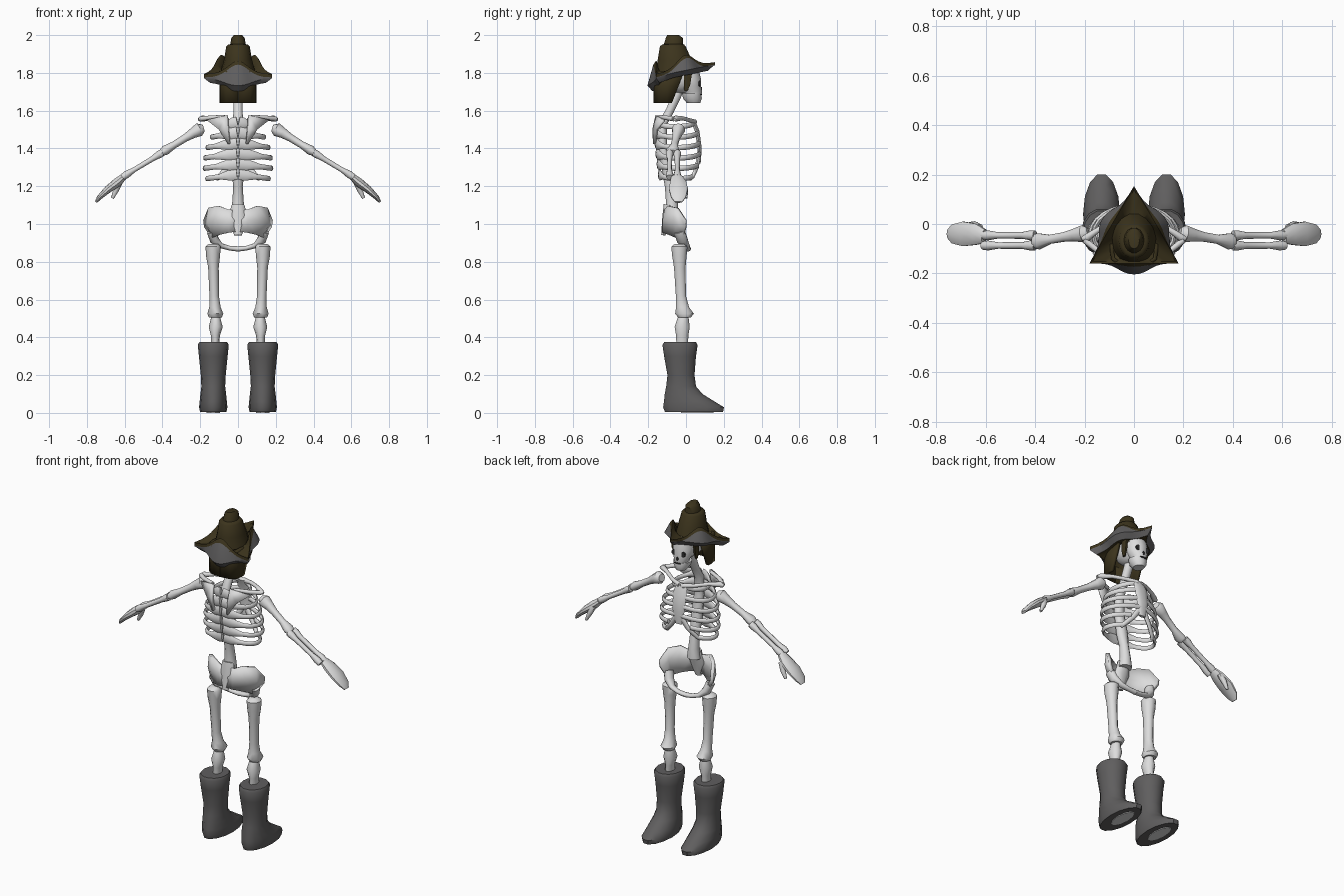
import bpy, bmesh, math
from mathutils import Vector

X, Y, Z = Vector((1, 0, 0)), Vector((0, 1, 0)), Vector((0, 0, 1))


def material(name, rgb):
    m = bpy.data.materials.new(name)
    m.diffuse_color = (*rgb, 1)
    return m


BONE = material("bone", (0.72, 0.72, 0.72))
GREY = material("grey leather", (0.115, 0.112, 0.113))
BROWN = material("dark brown", (0.045, 0.034, 0.012))
DARK = material("socket dark", (0.03, 0.03, 0.03))


def finish(name, bm, mats, mirror=False, thick=0, angle=45):
    bmesh.ops.recalc_face_normals(bm, faces=bm.faces)
    me = bpy.data.meshes.new(name)
    bm.to_mesh(me)
    bm.free()
    ob = bpy.data.objects.new(name, me)
    bpy.context.collection.objects.link(ob)
    for m in mats:
        me.materials.append(m)
    bpy.ops.object.select_all(action='DESELECT')
    ob.select_set(True)
    bpy.context.view_layer.objects.active = ob
    bpy.ops.object.shade_smooth_by_angle(angle=math.radians(angle))
    if thick:
        mod = ob.modifiers.new("thickness", 'SOLIDIFY')
        mod.thickness, mod.offset = thick, 0
    if mirror:
        mod = ob.modifiers.new("mirror", 'MIRROR')
        mod.use_mirror_merge = False
    return ob


def bridge(bm, a, b, mat=0):
    for i in range(len(a)):
        j = (i + 1) % len(a)
        bm.faces.new((a[i], a[j], b[j], b[i])).material_index = mat


def tube(name, pts, mat=BONE, mirror=True, ref=Y, axis=None, n=10, angle=45):
    """Loft ellipses along (x, y, z, radius across ref, radius along ref)."""
    bm, rings = bmesh.new(), []
    c = [Vector(p[:3]) for p in pts]
    for i, p in enumerate(pts):
        t = axis or (c[min(i + 1, len(c) - 1)] - c[max(i - 1, 0)]).normalized()
        u = t.cross(ref).normalized()
        v = u.cross(t)
        rings.append([bm.verts.new(c[i] + u * p[3] * math.cos(k * math.tau / n)
                                   + v * p[-1] * math.sin(k * math.tau / n)) for k in range(n)])
    for a, b in zip(rings, rings[1:]):
        bridge(bm, a, b)
    bm.faces.new(rings[0])
    bm.faces.new(rings[-1])
    return finish(name, bm, [mat], mirror, angle=angle)


def sheet(name, rows, thick, mat=BONE):
    bm = bmesh.new()
    g = [[bm.verts.new(p) for p in r] for r in rows]
    for a, b in zip(g, g[1:]):
        for i in range(len(a) - 1):
            bm.faces.new((a[i], a[i + 1], b[i + 1], b[i]))
    return finish(name, bm, [mat], True, thick)


# Boots: z, back, front, half width
boot = [(.004, -.115, .2, .07), (.03, -.125, .205, .075), (.06, -.12, .155, .072),
        (.1, -.115, .09, .068), (.14, -.107, .055, .063), (.2, -.1, .047, .066),
        (.3, -.118, .055, .076), (.36, -.127, .064, .082), (.374, -.118, .055, .074)]
tube("boot", [(.131, (a + b) / 2, z, w, (b - a) / 2) for z, a, b, w in boot], GREY, axis=Z, n=14)
tube("sole_patch", [(.131, .06, 0, .035, .09), (.131, .06, .006, .035, .09)], axis=Z)

# Legs
tube("thigh_bone", [(.13, -.035, .895, .025, .025), (.132, -.035, .88, .04, .045),
                    (.132, -.035, .83, .037, .04), (.13, -.033, .77, .028, .032),
                    (.126, -.027, .62, .025, .028), (.122, -.018, .56, .03, .036),
                    (.12, -.008, .525, .042, .052), (.12, -.008, .505, .034, .035)], axis=Z)
tube("shin_bone", [(.118, -.015, .505, .024, .03), (.118, -.02, .455, .037, .042),
                   (.12, -.02, .41, .024, .034), (.122, -.02, .34, .022, .032)], axis=Z)

# Pelvis: bowl wings, lower ring and sacrum
sheet("hip_wing", [
    [(0, -.10, 1.07), (.05, -.105, 1.075), (.10, -.09, 1.095), (.15, -.045, 1.085), (.175, .0, 1.02)],
    [(0, -.115, 1.02), (.05, -.115, 1.02), (.11, -.09, 1.02), (.155, -.05, 1.01), (.17, -.0, .985)],
    [(0, -.12, .96), (.045, -.115, .955), (.09, -.085, .945), (.13, -.05, .93), (.14, -.01, .94)]], .02)
tube("pelvic_ring", [(.14, -.035, .96, .025, .03), (.125, -.02, .915, .025, .03), (.09, 0, .885, .014, .02),
                     (.045, .008, .872, .012, .016), (0, .01, .868, .014, .016)])
tube("sacrum", [(0, -.09, 1.1, .035, .03), (0, -.105, 1.03, .05, .022), (0, -.12, .94, .02, .012)],
     mirror=False)

# Spine and neck
tube("spine", [(0, -.075, 1.06, .04, .035), (0, -.075, 1.12, .03, .033), (0, -.085, 1.2, .025, .028),
               (0, -.1, 1.28, .035, .028), (0, -.125, 1.42, .03, .025), (0, -.125, 1.53, .028, .025),
               (0, -.085, 1.6, .024, .023), (0, -.04, 1.7, .026, .026)], mirror=False)

# Ribs: height, half width, back, front, sweep end in degrees
ribs = [(1.54, .1, -.155, .045, 90), (1.485, .14, -.16, .062, 90), (1.43, .163, -.158, .07, 90),
        (1.375, .175, -.153, .073, 90), (1.32, .178, -.147, .07, 66), (1.265, .165, -.14, .055, 50)]
for i, (z, a, back, front, end) in enumerate(ribs):
    path = []
    for k in range(13):
        d = math.radians(-88 + (end + 88) * k / 12)
        rv = .03 if k < 2 else .022 if k == 2 else .014
        path.append((a * math.cos(d), (back + front) / 2 + (front - back) / 2 * math.sin(d),
                     z - .025 * math.cos(d), .009, rv))
    tube(f"rib_{i + 1}", path, ref=Z, n=8)
tube("breastbone", [(0, .035, 1.55, .035, .012), (0, .06, 1.49, .045, .012), (0, .072, 1.4, .04, .012),
                    (0, .068, 1.32, .022, .01)], mirror=False)
tube("rib_margin", [(.015, .066, 1.36, .018, .011), (.055, .058, 1.3, .014, .01),
                    (.1, .035, 1.25, .013, .01), (.11, .02, 1.235, .008, .008)])

# Shoulders
sheet("shoulder_blade", [[(.055, -.155, 1.575), (.165, -.115, 1.55)],
                         [(.05, -.172, 1.5), (.1, -.155, 1.5)],
                         [(.042, -.168, 1.425), (.052, -.165, 1.425)]], .014)
tube("collar_bone", [(.01, .045, 1.54, .014), (.07, .025, 1.548, .011), (.14, -.02, 1.56, .011),
                     (.19, -.055, 1.558, .016), (.21, -.06, 1.552, .008)])
tube("shoulder_spine", [(.07, -.14, 1.568, .01), (.15, -.105, 1.562, .012), (.2, -.065, 1.556, .013)])

# Arms
tube("upper_arm_bone", [(.185, -.035, 1.505, .022), (.205, -.04, 1.5, .036), (.24, -.045, 1.48, .027),
                        (.28, -.052, 1.455, .02), (.34, -.062, 1.418, .019), (.385, -.07, 1.39, .026, .034),
                        (.405, -.07, 1.377, .018, .028)])
for name, y in (("inner_forearm_bone", -.046), ("outer_forearm_bone", -.087)):
    tube(name, [(.4, y, 1.378, .02), (.42, y, 1.367, .02), (.45, y, 1.347, .014), (.55, y, 1.287, .013),
                (.59, y, 1.262, .02), (.612, y, 1.247, .017)], n=8)
tube("hand", [(.605, -.05, 1.25, .018, .03), (.64, -.042, 1.22, .024, .045), (.69, -.04, 1.182, .02, .052),
              (.735, -.04, 1.14, .013, .04), (.752, -.04, 1.116, .007, .02)])
tube("thumb", [(.625, -.015, 1.222, .016), (.645, -.003, 1.18, .015), (.665, .0, 1.137, .008)], n=8)

# Skull
bm = bmesh.new()
bmesh.ops.create_uvsphere(bm, u_segments=16, v_segments=10, radius=1)
bmesh.ops.scale(bm, vec=(.076, .1, .085), verts=bm.verts)
bmesh.ops.translate(bm, vec=(0, -.03, 1.775), verts=bm.verts)
finish("cranium", bm, [BONE])
tube("face", [(0, .01, 1.81, .062, .06), (0, .018, 1.765, .062, .064), (0, .025, 1.73, .06, .056),
              (0, .038, 1.70, .042, .048), (0, .038, 1.685, .04, .044)], mirror=False, axis=Z, n=14)
tube("jaw", [(0, .03, 1.69, .052, .05), (0, .034, 1.665, .047, .05), (0, .04, 1.64, .03, .035)],
     mirror=False, axis=Z, n=12)
tube("eye_socket", [(.028, .066, 1.743, .017), (.028, .075, 1.743, .017)], DARK, axis=Y, ref=Z)
tube("nose_hole", [(0, .077, 1.713, .008, .013), (0, .085, 1.713, .008, .013)], DARK, False, axis=Y, ref=Z, n=6)
tube("mouth_line", [(0, .077, 1.687, .022, .004), (0, .085, 1.687, .022, .004)], DARK, False, axis=Y, ref=Z)

# Hair hanging from under the hat
sheet("hair", [[(.088, f, z), (.09, -.1, z), (.085, -.14, z), (.06, -.16, z), (0, -.165, z)]
               for z, f in ((1.81, -.01), (1.73, -.04), (1.64, -.075))], .016, BROWN)
tube("side_lock", [(.074, .01, 1.8, .012, .025), (.074, .006, 1.74, .011, .02), (.07, .0, 1.705, .007, .01)],
     BROWN, axis=Z, n=6)

# Three-cornered brim: folded-up flaps, grey outside with a brown edge
N, CY = 48, -.055
bm = bmesh.new()
rings = [[] for _ in range(7)]
for k in range(N):
    th = math.tau * k / N
    d = (th - math.pi / 6 + math.pi / 3) % (math.tau / 3) - math.pi / 3
    mid = (1 + math.cos(3 * d)) / 2
    tri = .104 / math.cos(d)
    out = tri + .045 * mid
    h = .03 + .07 * mid
    sag = .05 * max(0, -math.sin(th)) ** 2
    profile = [(.08, 0), (out * .82, -.008 - sag), (out, .018 - sag * .8), (tri + .014 * mid, h - .018),
               (tri, h), (tri * .93, h - .01), (.085, .03)]
    for ring, (r, z) in zip(rings, profile):
        y = r * math.sin(th)
        ring.append(bm.verts.new((r * math.cos(th), CY + y, 1.785 + .2 * y + z)))
for i in range(7):
    bridge(bm, rings[i], rings[(i + 1) % 7], 1 if i in (1, 2) else 0)
finish("hat_brim", bm, [BROWN, GREY], angle=50)

# Crown with a stepped, leaning top
tube("hat_crown", [(0, -.055, 1.79, .096, .11), (0, -.06, 1.87, .074, .092), (0, -.07, 1.94, .062, .07),
                   (0, -.068, 1.95, .052, .06), (0, -.066, 1.952, .041, .052), (0, -.062, 1.985, .035, .046),
                   (0, -.068, 2.0, .022, .032)], BROWN, False, axis=Z, n=14)
